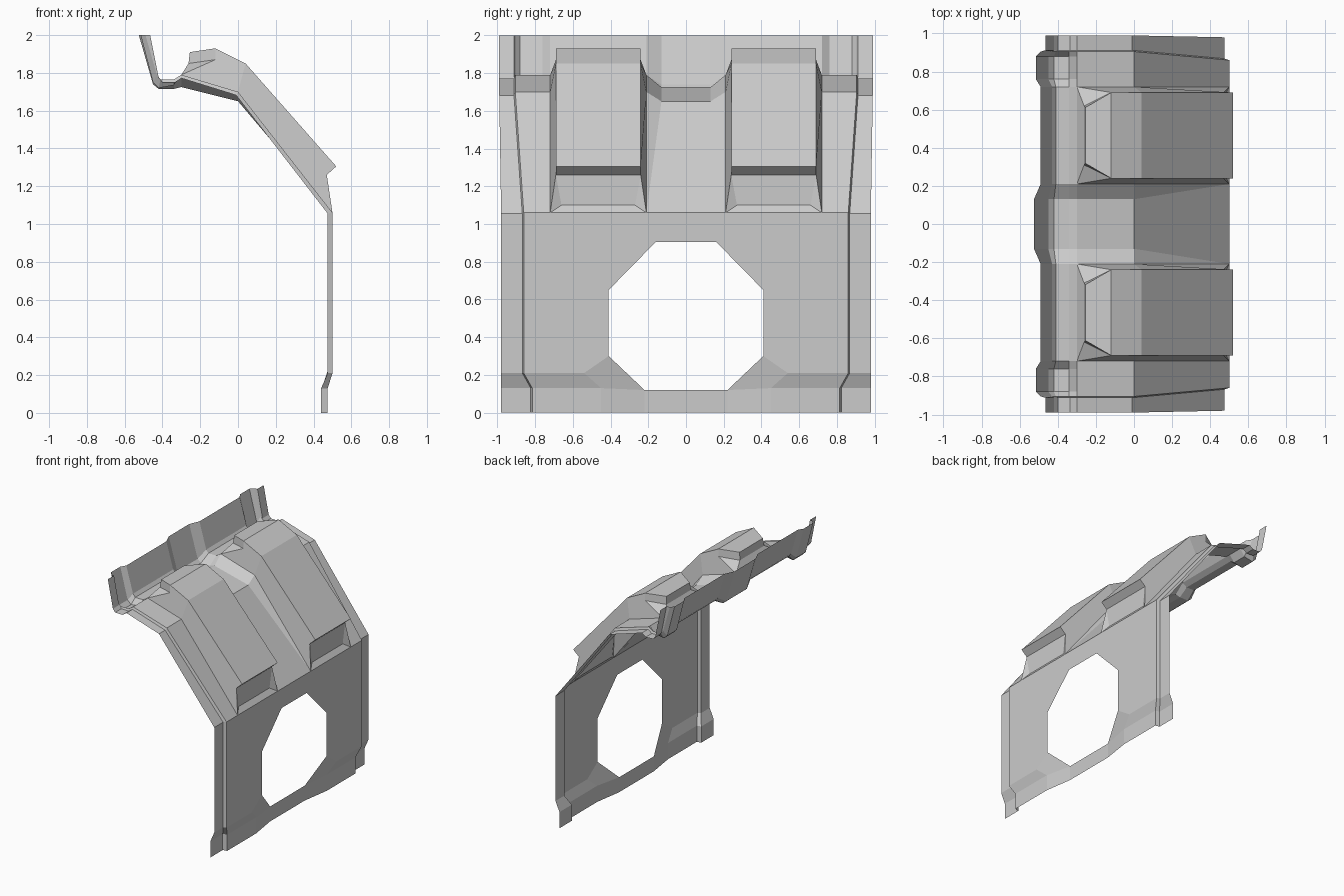
import bpy
import bmesh
from mathutils import Vector

if "Cube" in bpy.data.objects:
    bpy.data.objects.remove(bpy.data.objects["Cube"], do_unlink=True)

# One plain grey finish
GREY = (0.6, 0.6, 0.6, 1.0)
paint = bpy.data.materials.new("light grey")
paint.use_nodes = True
paint.diffuse_color = GREY
paint.node_tree.nodes["Principled BSDF"].inputs["Base Color"].default_value = GREY


def sheet(name, faces):
    """Join faces given as corner points into a sheet and mirror it across y."""
    bm = bmesh.new()
    for corners in faces:
        bm.faces.new([bm.verts.new(c) for c in corners])
    bmesh.ops.remove_doubles(bm, verts=bm.verts[:], dist=0.0005)
    bmesh.ops.dissolve_degenerate(bm, edges=bm.edges[:], dist=0.0005)
    bmesh.ops.recalc_face_normals(bm, faces=bm.faces[:])
    bm.normal_update()
    outward = Vector((1, 0, 1))
    if sum(f.normal.dot(outward) * f.calc_area() for f in bm.faces) < 0:
        bmesh.ops.reverse_faces(bm, faces=bm.faces[:])
    mesh = bpy.data.meshes.new(name)
    bm.to_mesh(mesh)
    bm.free()
    mesh.materials.append(paint)
    obj = bpy.data.objects.new(name, mesh)
    bpy.context.collection.objects.link(obj)
    mirror = obj.modifiers.new("mirror", 'MIRROR')
    mirror.use_axis = (False, True, False)
    mirror.use_clip = True
    return obj


# Profiles of the upper shell (x, z), from the back lip down to the front fold
SLOPE = [(-0.30, 1.79), (0, 1.70), (0.5, 1.06)]
shallow = [(-0.49, 2), (-0.43, 1.79), (-0.41, 1.765), (-0.34, 1.765)] + SLOPE
deep = [(-0.515, 2), (-0.45, 1.75), (-0.42, 1.72), (-0.34, 1.735)] + SLOPE
centre = [(-0.525, 2), (-0.45, 1.74), (-0.42, 1.715), (-0.34, 1.715),
          (-0.30, 1.725), (0, 1.65), (0.5, 1.06)]
flange = [(-0.465, 2), (-0.42, 1.775), (-0.40, 1.75), (-0.335, 1.748),
          (-0.30, 1.772), (-0.01, 1.682), (0.475, 1.055)]

# Stations across the shell: y at the top, y at the front fold, profile
stations = [(0.99, 0.98, flange), (0.912, 0.868, flange), (0.905, 0.86, shallow),
            (0.88, 0.84, deep), (0.76, 0.75, deep), (0.72, 0.72, shallow),
            (0.21, 0.21, shallow), (0.13, 0.21, centre), (0, 0, centre)]


def rib(top, fold, profile):
    ys = [top] * (len(profile) - 1) + [fold]
    return [(x, y, z) for (x, z), y in zip(profile, ys)]


ribs = [rib(*s) for s in stations]
shell = []
for a, b in zip(ribs, ribs[1:]):
    under_bulge = a[0][1] == 0.72
    for i in range(4 if under_bulge else len(a) - 1):
        shell.append([a[i], a[i + 1], b[i + 1], b[i]])
sheet("upper_shell", shell)

# Raised bulge, described for one side wall and spanned to the other
MID = 0.465
crest = [(0.47, 1.26), (0.52, 1.305), (0.04, 1.85), (-0.12, 1.93)]


def bulge_side(s):
    p = lambda x, half, z: (x, MID + s * half, z)
    return dict(
        base=[p(x, 0.255, z) for x, z in SLOPE],
        crest=[p(x, 0.225, z) for x, z in crest],
        shoulder=p(-0.12, 0.225, 1.87), notch=p(-0.262, 0.155, 1.85),
        back=p(-0.255, 0.147, 1.91), floor=p(0.469, 0.195, 1.10))


sides = [bulge_side(s) for s in (1, -1)]
bulge = []
for d in sides:
    rear, knee, fold = d["base"]
    lip, nose, bend, top = d["crest"]
    bulge += [[fold, lip, nose, bend, knee],
              [knee, bend, top, d["shoulder"], rear],
              [rear, d["shoulder"], d["notch"]],
              [d["shoulder"], top, d["back"], d["notch"]],
              [fold, lip, d["floor"]]]
m, n = sides
rows = [d["crest"] + [d["back"], d["notch"], d["base"][0]] for d in sides]
for i in range(len(rows[0]) - 1):
    bulge.append([rows[0][i], rows[0][i + 1], rows[1][i + 1], rows[1][i]])
bulge.append([m["base"][2], m["floor"], n["floor"], n["base"][2]])
bulge.append([m["floor"], m["crest"][0], n["crest"][0], n["floor"]])
sheet("raised_bulges", bulge)

# Upright panel with the octagonal opening and the stepped-in foot
OUT, IN, DEEP = 0.5, 0.475, 0.44
corner, foot_top = (OUT, 0.41, 0.30), (OUT, 0.54, 0.21)
step_top, step_low = (OUT, 0.86, 0.21), (IN, 0.815, 0.13)
foot, sill = (IN, 0.45, 0.13), (DEEP, 0.22, 0.12)
foot_end, sill_end = (IN, 0.45, 0), (DEEP, 0.22, 0)
panel = [
    [(OUT, 0, 1.06), (OUT, 0, 0.905), (OUT, 0.16, 0.905), (OUT, 0.41, 0.65),
     corner, foot_top, step_top, (OUT, 0.86, 1.06)],
    [foot_top, step_top, step_low, foot],
    [foot_top, foot, sill, corner],
    [foot, step_low, (IN, 0.815, 0), foot_end],
    [foot, foot_end, sill_end, sill],
    [sill, sill_end, (DEEP, 0, 0), (DEEP, 0, 0.12)],
]

# Side flange set back behind the panel, joined by a narrow step
edge = [(OUT, 0.86, 1.06), step_top, step_low, (IN, 0.815, 0)]
inner = [(IN, 0.868, 1.055), (IN, 0.868, 0.21), (DEEP, 0.823, 0.13), (DEEP, 0.823, 0)]
outer = [(x, 0.98, z) for x, y, z in inner]
for a, b in ((edge, inner), (inner, outer)):
    for i in range(3):
        panel.append([a[i], a[i + 1], b[i + 1], b[i]])
sheet("front_panel", panel)
